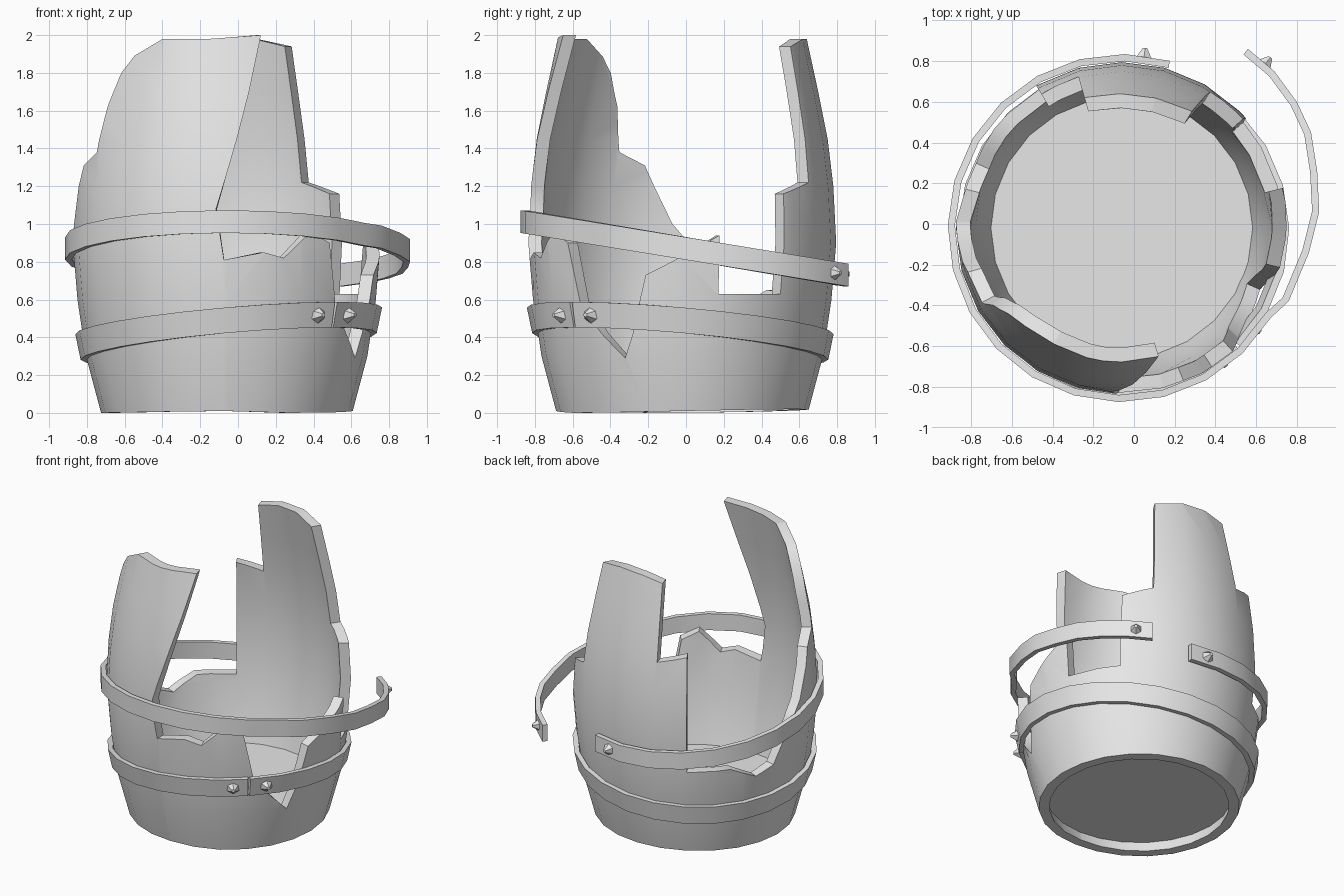
import bpy, bmesh, math
from mathutils import Vector

cube = bpy.data.objects.get("Cube")
if cube:
    bpy.data.objects.remove(cube, do_unlink=True)

CENTRE = Vector((-0.06, -0.02, 0))
THICK = 0.07
# height, outer radius of the barrel belly
PROFILE = [(0, .665), (.3, .745), (.6, .79), (.9, .815), (1.2, .8),
           (1.45, .77), (1.7, .72), (2, .655)]

grey = bpy.data.materials.new("plain_grey")
grey.use_nodes = True
grey.diffuse_color = (0.8, 0.8, 0.8, 1)
grey.node_tree.nodes["Principled BSDF"].inputs["Base Color"].default_value = grey.diffuse_color


def radius(z):
    for (z0, r0), (z1, r1) in zip(PROFILE, PROFILE[1:]):
        if z <= z1:
            return r0 + (r1 - r0) * (z - z0) / (z1 - z0)
    return PROFILE[-1][1]


def polar(angle, r, z=0):
    return CENTRE + Vector((r * math.cos(angle), r * math.sin(angle), z))


def finish(bm, name, smooth=True):
    bmesh.ops.recalc_face_normals(bm, faces=bm.faces)
    mesh = bpy.data.meshes.new(name)
    bm.to_mesh(mesh)
    bm.free()
    mesh.materials.append(grey)
    obj = bpy.data.objects.new(name, mesh)
    bpy.context.collection.objects.link(obj)
    if smooth:
        bpy.ops.object.select_all(action='DESELECT')
        obj.select_set(True)
        bpy.context.view_layer.objects.active = obj
        bpy.ops.object.shade_smooth_by_angle(angle=math.radians(30))
    return obj


def barrel_wall():
    # broken upper edge, unrolled as (angle in degrees, height)
    top = [(-91, .81), (-76, .85), (-68, .82), (-57, .96), (-48, .9), (-43, .57),
           (-34, .42), (-24, .29), (-20, .42), (-17, .57), (-14, .73), (-4, .8),
           (9, .9), (14, .94), (14, .63), (41, .63), (42, 1.16), (57, 1.22),
           (59, 1.94), (76, 1.98), (92, 1.98), (106, 1.95), (106, 1.42), (121, 1.47),
           (121, .64), (142, .65), (156, .56), (166, .61), (178, .91), (184, 1),
           (196, 1.31), (208, 1.38), (211, 1.62), (217, 1.8), (224, 1.89),
           (239, 1.98), (262, 1.98), (286, 2), (266, 1.08), (269, .81)]
    # slightly chipped lower edge
    bottom = [(269, .01)] + [(a, .01 + .01 * math.sin(a * 1.7)) for a in range(240, -90, -30)] + [(-91, .01)]
    bm = bmesh.new()
    bm.faces.new([bm.verts.new((math.radians(a), z, 0)) for a, z in top + bottom])

    def cut(co, normal):
        bmesh.ops.bisect_plane(bm, geom=bm.verts[:] + bm.edges[:] + bm.faces[:],
                               plane_co=co, plane_no=normal, dist=1e-5)

    for a in range(-90, 300, 15):
        cut((math.radians(a), 0, 0), (1, 0, 0))
    for z, _ in PROFILE[1:-1]:
        cut((0, z, 0), (0, 1, 0))

    # thicken, then open the two seam sides so they can be welded
    new = bmesh.ops.extrude_face_region(bm, geom=bm.faces[:], use_keep_orig=True)
    for v in new["geom"]:
        if isinstance(v, bmesh.types.BMVert):
            v.co.z = 1
    ends = [math.radians(-91), math.radians(269)]
    seam = [f for f in bm.faces if any(all(abs(v.co.x - e) < 1e-4 and v.co.y < .82
                                           for v in f.verts) for e in ends)]
    bmesh.ops.delete(bm, geom=seam, context='FACES_ONLY')

    # roll the sheet around the barrel axis
    for v in bm.verts:
        v.co = polar(v.co.x, radius(v.co.y) - THICK * v.co.z, v.co.y)
    bmesh.ops.remove_doubles(bm, verts=bm.verts, dist=1e-4)
    return finish(bm, "broken_barrel_wall")


def hoop(name, path, height, lean=0, thick=.035):
    """Flat metal band swept along a counter-clockwise path of outer points."""
    bm = bmesh.new()
    rows = []
    for i, p in enumerate(path):
        t = path[min(i + 1, len(path) - 1)] - path[max(i - 1, 0)]
        out = Vector((t.y, -t.x, 0)).normalized()
        corners = ((0, -1), (0, 1), (-thick, 1), (-thick, -1))
        rows.append([bm.verts.new(p + out * (d + s * lean) + Vector((0, 0, s * height / 2)))
                     for d, s in corners])
    for a, b in zip(rows, rows[1:]):
        for k in range(4):
            n = (k + 1) % 4
            bm.faces.new((a[k], b[k], b[n], a[n]))
    bm.faces.new(rows[0])
    bm.faces.new(rows[-1])
    return finish(bm, name)


def rivet(name, point, out):
    bm = bmesh.new()
    bmesh.ops.create_cone(bm, cap_ends=True, segments=6, radius1=.045, radius2=.012, depth=.05)
    obj = finish(bm, name, smooth=False)
    obj.rotation_mode = 'QUATERNION'
    obj.rotation_quaternion = Vector(out).to_track_quat('Z', 'Y')
    obj.location = Vector(point) + Vector(out).normalized() * .015


barrel_wall()

# floor disc
bm = bmesh.new()
bmesh.ops.create_cone(bm, cap_ends=True, segments=24, radius1=.65, radius2=.665, depth=.1)
floor = finish(bm, "barrel_floor", smooth=False)
floor.location = CENTRE + Vector((0, 0, .13))


# lower hoop, tilted, with its joint at the front corner
def lower_point(deg):
    a = math.radians(deg)
    z = .42 + .1 * math.cos(a + math.pi / 4)
    return polar(a, radius(z) + .035, z)


hoop("lower_hoop", [lower_point(-45 + i * 359 / 24) for i in range(25)], .135, lean=.014)
for side, deg in (("left", -37), ("right", -53)):
    p = lower_point(deg)
    rivet("lower_rivet_" + side, p, (p.x - CENTRE.x, p.y - CENTRE.y, 0))


# upper hoop, sprung open on one side
def tilt(p):
    return Vector((p[0], p[1], .87 - .163 * p[1]))


loose_end = [(.76, -.38), (.86, -.14), (.91, .06), (.9, .26), (.87, .45),
             (.8, .6), (.69, .75), (.56, .86)]
around = [tilt(polar(math.radians(a), .855)) for a in range(74, 330, 15)]
hoop("upper_hoop", around + [tilt(p) for p in loose_end], .12)
rivet("upper_rivet_fixed", tilt((.05, .825)), (.12, 1, 0))
rivet("upper_rivet_loose", tilt((.645, .788)), (.64, .76, 0))
